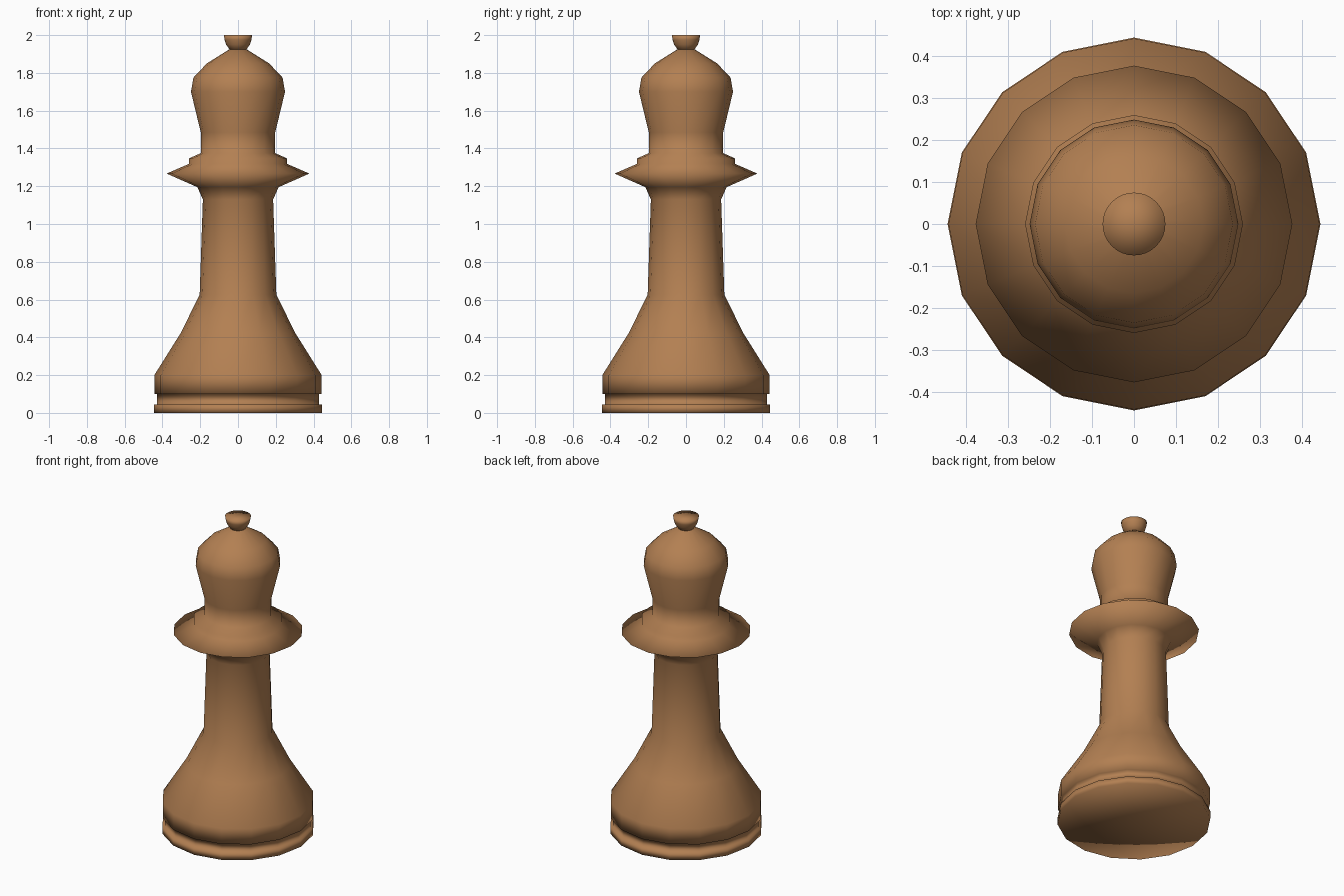
import bpy
import bmesh
from math import tau
from mathutils import Vector

# Remove the default cube
cube = bpy.data.objects.get("Cube")
if cube:
    bpy.data.objects.remove(cube, do_unlink=True)

# Warm wood colour
wood = bpy.data.materials.new("warm wood")
wood.use_nodes = True
wood.diffuse_color = (0.45, 0.215, 0.085, 1)
wood.node_tree.nodes["Principled BSDF"].inputs["Base Color"].default_value = wood.diffuse_color


def lathe(name, profile, sides):
    """Turn a (radius, height) profile around the z axis."""
    bm = bmesh.new()
    verts = [bm.verts.new((0, -r, z)) for r, z in profile]
    edges = [bm.edges.new(pair) for pair in zip(verts, verts[1:])]
    bmesh.ops.spin(bm, geom=verts + edges, cent=Vector(), axis=Vector((0, 0, 1)),
                   angle=tau, steps=sides)
    bmesh.ops.remove_doubles(bm, verts=bm.verts, dist=0.0005)
    bmesh.ops.recalc_face_normals(bm, faces=bm.faces)
    for face in bm.faces:
        face.smooth = True
    mesh = bpy.data.meshes.new(name)
    bm.to_mesh(mesh)
    bm.free()
    mesh.materials.append(wood)
    obj = bpy.data.objects.new(name, mesh)
    bpy.context.collection.objects.link(obj)
    return obj


# Sections of the turned body, bottom to top
foot = [(0, 0), (0.445, 0), (0.445, 0.045), (0.43, 0.045), (0.43, 0.1)]
skirt = [(0.443, 0.1), (0.443, 0.2), (0.305, 0.42), (0.203, 0.625)]
stem = [(0.186, 1.13), (0.215, 1.195)]
collar = [(0.378, 1.267), (0.26, 1.318), (0.26, 1.347), (0.197, 1.375)]
head = [(0.197, 1.485), (0.249, 1.7), (0.236, 1.775), (0.165, 1.85),
        (0.045, 1.925), (0, 1.93)]
lathe("turned_body", foot + skirt + stem + collar + head, 16)

# Small flared knob on the tip
knob = [(0, 1.915), (0.042, 1.92), (0.063, 1.95), (0.071, 1.975), (0.075, 2), (0, 2)]
lathe("top_knob", knob, 32)
